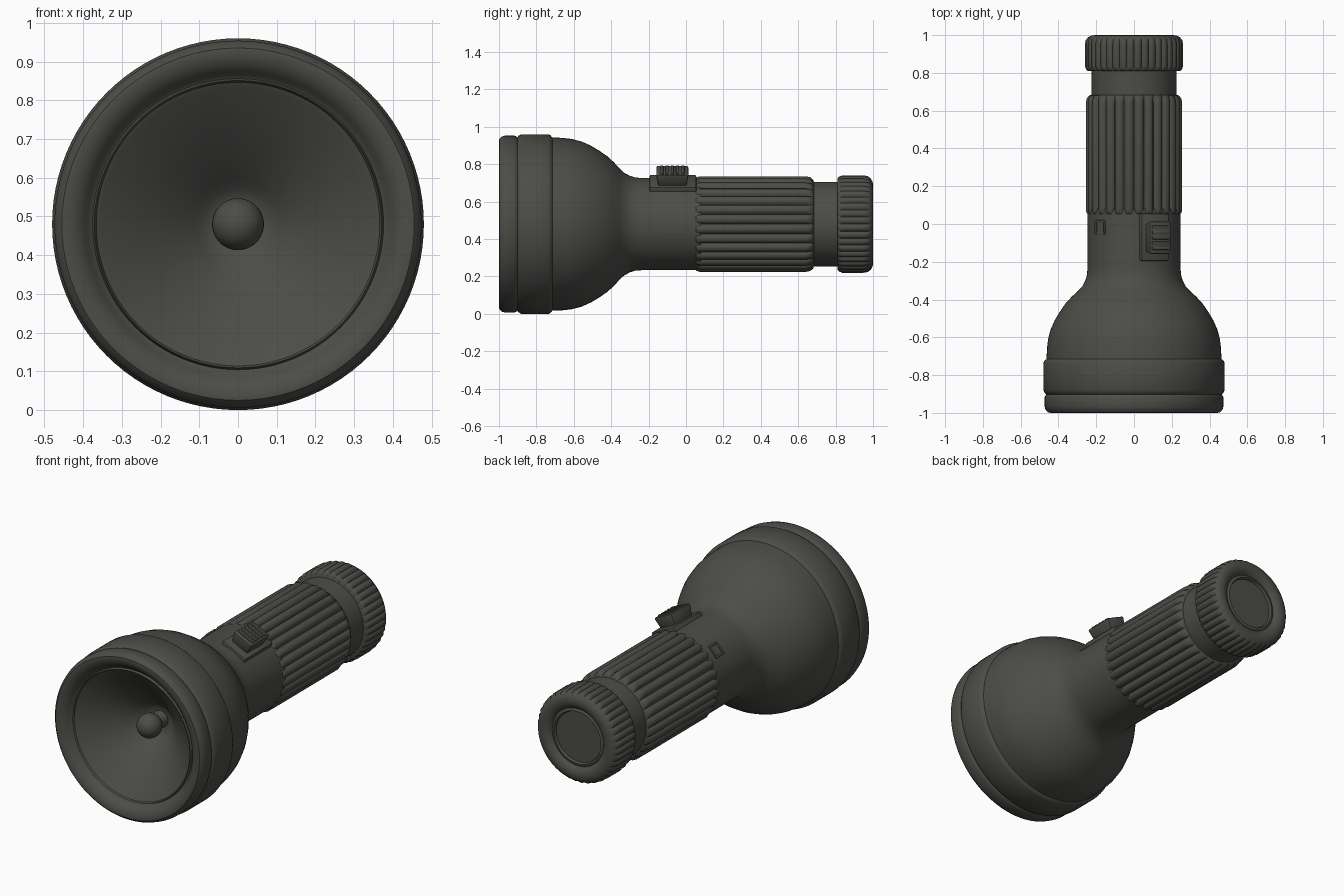
import bpy, bmesh, math
from mathutils import Matrix, Vector

if "Cube" in bpy.data.objects:
    bpy.data.objects.remove(bpy.data.objects["Cube"], do_unlink=True)

AXIS_Z = 0.48
mat = bpy.data.materials.new("dark olive grey")
mat.use_nodes = True
COLOR = (0.072, 0.074, 0.064, 1)
mat.diffuse_color = COLOR
mat.node_tree.nodes["Principled BSDF"].inputs["Base Color"].default_value = COLOR


def finish(name, bm, angle=35):
    """Turn a bmesh into a smooth shaded object with sharp edges kept."""
    bmesh.ops.remove_doubles(bm, verts=bm.verts, dist=1e-5)
    bmesh.ops.recalc_face_normals(bm, faces=bm.faces)
    mesh = bpy.data.meshes.new(name)
    bm.to_mesh(mesh)
    bm.free()
    mesh.materials.append(mat)
    ob = bpy.data.objects.new(name, mesh)
    bpy.context.collection.objects.link(ob)
    bpy.ops.object.select_all(action="DESELECT")
    ob.select_set(True)
    bpy.context.view_layer.objects.active = ob
    bpy.ops.object.shade_smooth_by_angle(angle=math.radians(angle))
    return ob


def lathe(name, profile, steps=96, ribs=0, depth=0.0, angle=35):
    """Spin (y, radius[, rib strength]) points around the torch axis."""
    bm = bmesh.new()
    rings = []
    for point in profile:
        y, radius = point[:2]
        strength = point[2] if len(point) > 2 else 0
        ring = []
        for i in range(steps):
            a = math.tau * i / steps
            groove = 1 - abs(math.sin(ribs * a / 2)) ** 0.6 if ribs else 0
            r = max(radius - strength * depth * groove, 0)
            ring.append(bm.verts.new((r * math.cos(a), y, AXIS_Z + r * math.sin(a))))
        rings.append(ring)
    for a, b in zip(rings, rings[1:]):
        for i in range(steps):
            j = (i + 1) % steps
            bm.faces.new((a[i], a[j], b[j], b[i]))
    return finish(name, bm, angle)


def block(name, size, turn, radius, y, shift=0.0, taper=1.0, bevel=0.008):
    """Rounded box sitting on the barrel, turned about the torch axis."""
    bm = bmesh.new()
    bmesh.ops.create_cube(bm, size=1)
    for v in bm.verts:
        if v.co.z < 0:
            v.co.x *= taper
            v.co.y *= taper
        v.co = Vector([c * s for c, s in zip(v.co, size)])
    bmesh.ops.bevel(bm, geom=bm.edges[:], offset=bevel, segments=2,
                    affect="EDGES", profile=0.5)
    place = (Matrix.Translation((0, y, AXIS_Z)) @ Matrix.Rotation(turn, 4, "Y")
             @ Matrix.Translation((shift, 0, radius)))
    bmesh.ops.transform(bm, matrix=place, verts=bm.verts)
    return finish(name, bm)


# Head: reflector bowl, rolled rim, bezel and bell flowing into the barrel
lathe("head_and_barrel", [
    (-0.70, 0), (-0.70, 0.06), (-0.715, 0.09), (-0.74, 0.115), (-0.95, 0.355),
    (-0.955, 0.366), (-0.965, 0.371), (-0.95, 0.376), (-0.955, 0.385),
    (-0.975, 0.395), (-0.99, 0.415), (-1.0, 0.44), (-0.998, 0.455),
    (-0.985, 0.468), (-0.965, 0.474), (-0.92, 0.474), (-0.908, 0.469),
    (-0.902, 0.464), (-0.895, 0.472), (-0.88, 0.48), (-0.735, 0.48),
    (-0.725, 0.475), (-0.715, 0.463), (-0.66, 0.461), (-0.61, 0.455),
    (-0.56, 0.442), (-0.51, 0.42), (-0.46, 0.39), (-0.42, 0.362),
    (-0.385, 0.33), (-0.355, 0.297), (-0.33, 0.274), (-0.30, 0.258),
    (-0.27, 0.249), (-0.23, 0.246), (0.08, 0.246), (0.08, 0)])

# Bulb on its stem
lathe("bulb_stem", [(-0.69, 0), (-0.69, 0.05), (-0.73, 0.038), (-0.80, 0.035), (-0.80, 0)], 32)
bulb = bmesh.new()
bmesh.ops.create_uvsphere(bulb, u_segments=32, v_segments=20, radius=0.067,
                          matrix=Matrix.Translation((0, -0.80, AXIS_Z)))
finish("bulb", bulb)

# Fluted grip and the plain neck behind it
lathe("grip", [(0.05, 0), (0.05, 0.243), (0.058, 0.252, 0.7), (0.075, 0.257, 1),
               (0.64, 0.257, 1), (0.665, 0.252, 0.8), (0.68, 0.238), (0.685, 0.22),
               (0.685, 0)], 224, 28, 0.022, 50)
lathe("tail_neck", [(0.66, 0), (0.66, 0.226), (0.83, 0.226), (0.83, 0)])

# Ribbed tail cap with a sunken end disc
lathe("tail_cap", [
    (0.81, 0), (0.81, 0.245), (0.818, 0.254, 0.5), (0.835, 0.261, 1),
    (0.95, 0.261, 1), (0.972, 0.257, 0.8), (0.988, 0.244), (0.998, 0.225),
    (1.0, 0.205), (0.996, 0.185), (0.985, 0.17), (0.976, 0.163),
    (0.982, 0.157), (0.982, 0.148), (0.968, 0.142), (0.968, 0)], 240, 40, 0.013, 50)

# Slide switch: base plate, flared thumb piece and its cross ribs
SWITCH = math.radians(26)
block("switch_plate", (0.16, 0.25, 0.05), SWITCH, 0.232, -0.07)
block("switch_slider", (0.125, 0.175, 0.075), SWITCH, 0.282, -0.073, 0, 0.85, 0.01)
for i in range(5):
    block("switch_rib", (0.1, 0.016, 0.012), SWITCH, 0.32, -0.129 + i * 0.028, 0, 1, 0.004)

# Small framed indicator on the other side of the barrel
LAMP = math.radians(-47)
for side in (-1, 1):
    block("indicator_side", (0.012, 0.075, 0.02), LAMP, 0.242, -0.018, side * 0.032, 1, 0.004)
    block("indicator_end", (0.075, 0.012, 0.02), LAMP, 0.242, -0.018 + side * 0.032, 0, 1, 0.004)
